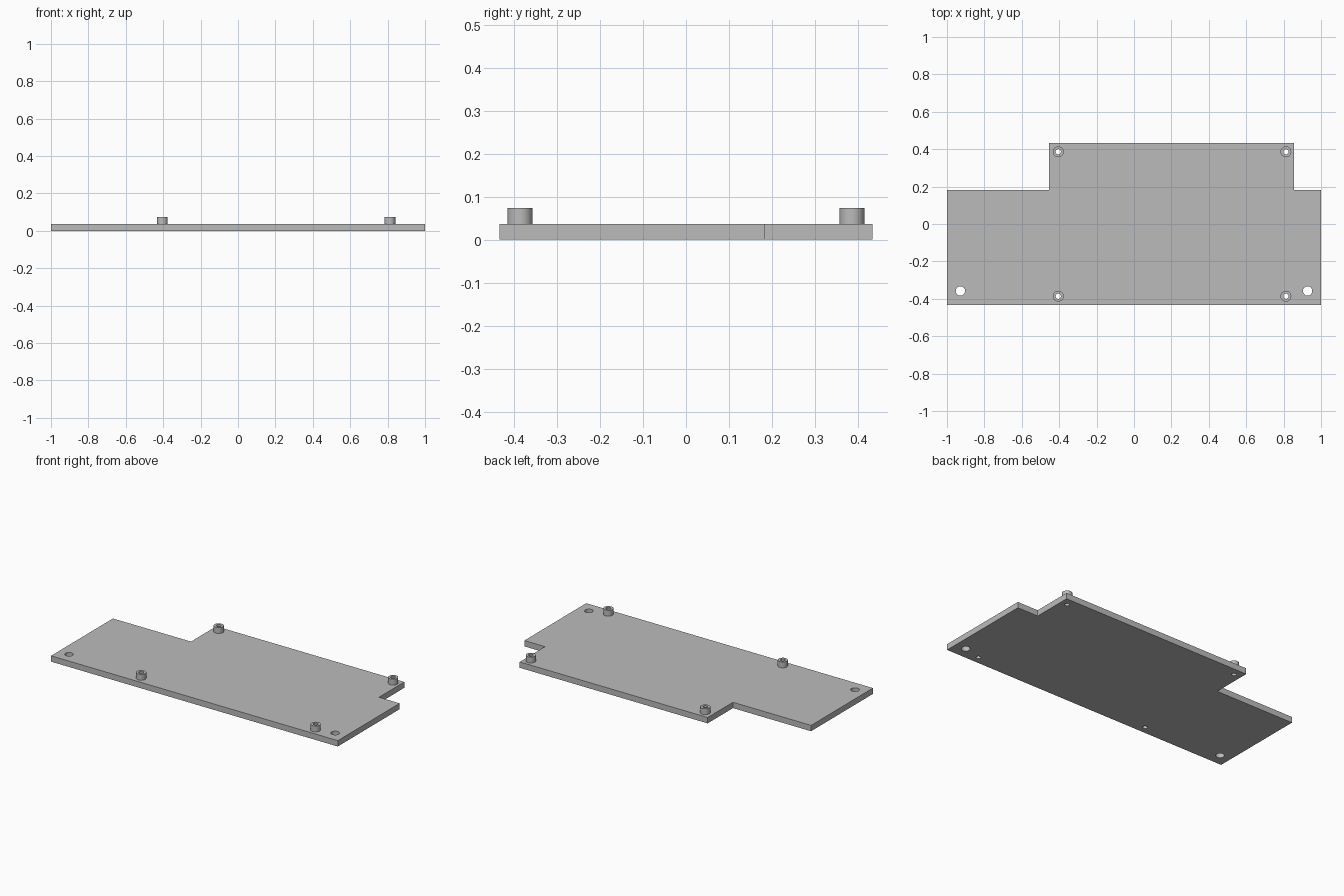
import bpy
import bmesh
import math

cube = bpy.data.objects.get("Cube")
if cube:
    bpy.data.objects.remove(cube, do_unlink=True)

grey = bpy.data.materials.new("mid_grey")
grey.use_nodes = True
COLOUR = (0.5, 0.5, 0.5, 1)
grey.diffuse_color = COLOUR
grey.node_tree.nodes["Principled BSDF"].inputs["Base Color"].default_value = COLOUR

PLATE_TOP = 0.037
BOSS_TOP = 0.074
BOSS_RADIUS, BORE_RADIUS, HOLE_RADIUS = 0.029, 0.014, 0.025
BOSSES = {"back_right": (-0.405, 0.386), "back_left": (0.812, 0.386),
          "front_right": (-0.405, -0.386), "front_left": (0.812, -0.386)}
CORNER_HOLES = [(-0.928, -0.358), (0.928, -0.358)]


def circle(centre, radius, sides=32):
    step = math.tau / sides
    return [(centre[0] + radius * math.cos(i * step),
             centre[1] + radius * math.sin(i * step)) for i in range(sides)]


def extrude_profile(name, loops, bottom, top):
    """Extrude a flat outline; every loop after the first is a through hole."""
    curve = bpy.data.curves.new(name, "CURVE")
    curve.dimensions = "2D"
    curve.fill_mode = "BOTH"
    curve.extrude = (top - bottom) / 2
    for loop in loops:
        spline = curve.splines.new("POLY")
        spline.points.add(len(loop) - 1)
        for point, (x, y) in zip(spline.points, loop):
            point.co = (x, y, 0, 1)
        spline.use_cyclic_u = True
    obj = bpy.data.objects.new(name, curve)
    bpy.context.collection.objects.link(obj)
    bpy.ops.object.select_all(action="DESELECT")
    obj.select_set(True)
    bpy.context.view_layer.objects.active = obj
    bpy.ops.object.convert(target="MESH")
    obj = bpy.context.object
    obj.name = name

    # Weld the caps to the walls and rest the part at its height
    bm = bmesh.new()
    bm.from_mesh(obj.data)
    bmesh.ops.remove_doubles(bm, verts=bm.verts, dist=0.0001)
    bmesh.ops.translate(bm, verts=bm.verts, vec=(0, 0, (top + bottom) / 2))
    bmesh.ops.dissolve_limit(bm, angle_limit=0.01, verts=bm.verts, edges=bm.edges)
    bmesh.ops.triangulate(bm, faces=[f for f in bm.faces if len(f.verts) > 4])
    bmesh.ops.recalc_face_normals(bm, faces=bm.faces)
    bm.to_mesh(obj.data)
    bm.free()
    obj.data.materials.clear()
    obj.data.materials.append(grey)
    bpy.ops.object.shade_smooth_by_angle(angle=math.radians(30))
    return obj


# Base plate: wide front section, narrower offset tab at the back
outline = [(-1, -0.434), (1, -0.434), (1, 0.182), (0.856, 0.182),
           (0.856, 0.434), (-0.455, 0.434), (-0.455, 0.182), (-1, 0.182)]
holes = [circle(c, HOLE_RADIUS) for c in CORNER_HOLES]
bores = [circle(c, BORE_RADIUS) for c in BOSSES.values()]
extrude_profile("base_plate", [outline] + holes + bores, 0, PLATE_TOP)

# Hollow standoffs above the bored holes
for place, centre in BOSSES.items():
    rings = [circle(centre, BOSS_RADIUS), circle(centre, BORE_RADIUS)]
    extrude_profile(place + "_standoff", rings, PLATE_TOP, BOSS_TOP)
